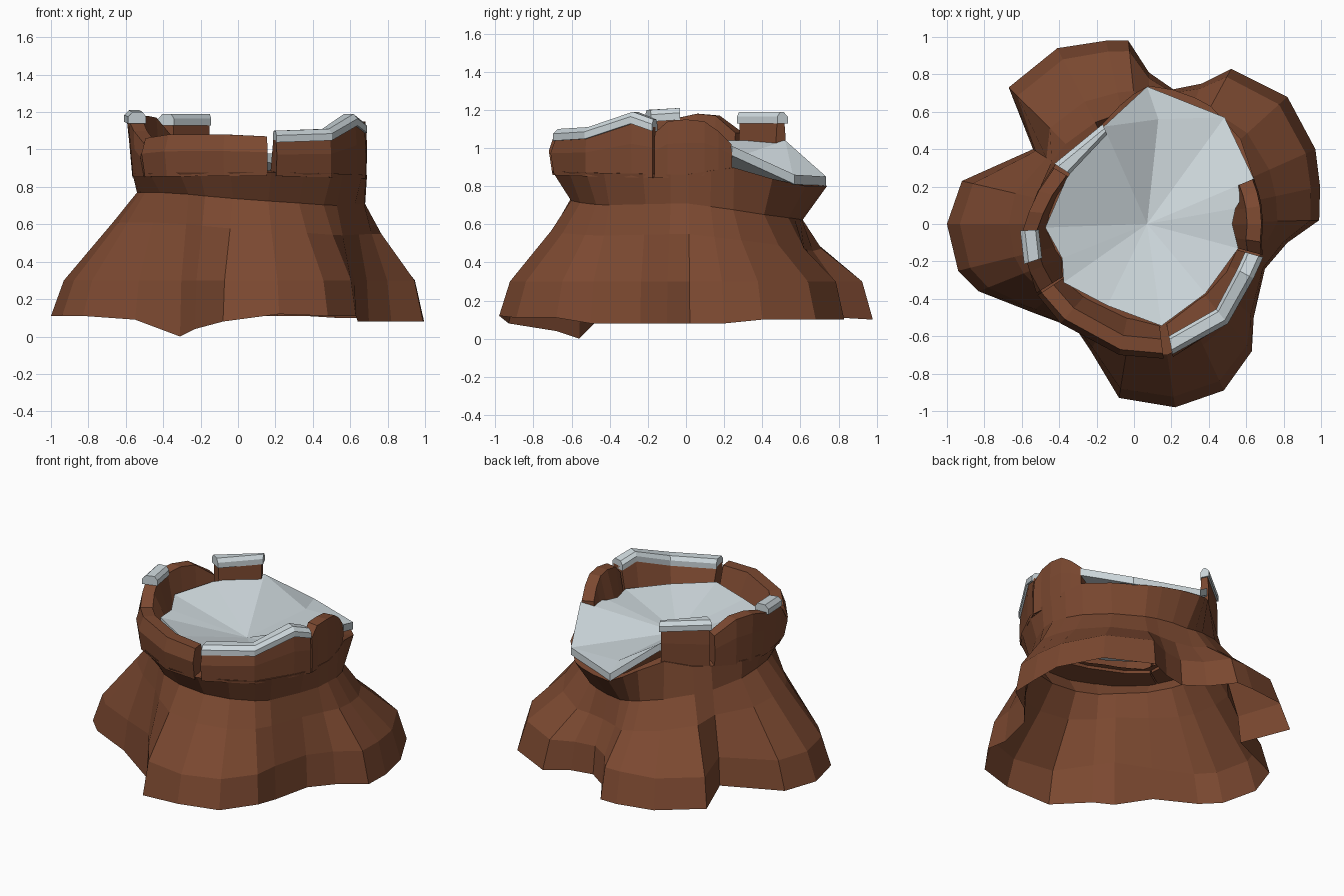
import bpy, bmesh, math

if "Cube" in bpy.data.objects:
    bpy.data.objects.remove(bpy.data.objects["Cube"])

def material(name, rgb):
    m = bpy.data.materials.new(name)
    m.diffuse_color = (*rgb, 1)
    m.use_nodes = True
    m.node_tree.nodes["Principled BSDF"].inputs["Base Color"].default_value = m.diffuse_color
    return m

BARK = material("brown bark", (0.2, 0.066, 0.03))
SNOW = material("pale snow", (0.62, 0.69, 0.72))
CX = 0.07  # the upper trunk is centred a little to the right

def interp(table, deg):
    """Piecewise-linear lookup around the full circle."""
    t = sorted((a % 360, v) for a, v in table)
    t = [(t[-1][0] - 360, t[-1][1])] + t + [(t[0][0] + 360, t[0][1])]
    d = deg % 360
    for (a0, v0), (a1, v1) in zip(t, t[1:]):
        if a0 <= d <= a1:
            return v0 + (v1 - v0) * (d - a0) / max(a1 - a0, 1e-6)

def polar(deg, r, z):
    a = math.radians(deg)
    return (CX + r * math.cos(a), r * math.sin(a), z)

# polar outlines: outer rim radius, snow floor radius, collar and neck heights, outward lean of the rim
OUTER = [(-9, .62), (-15, .64), (-33, .63), (-51, .68), (-66, .675), (-80, .71), (-102, .70),
         (-116, .675), (-131, .69), (-147, .68), (-176, .64), (158, .60), (147, .585),
         (130, .555), (113, .58), (90, .74), (54, .71), (23, .62)]
INNER = [(20, .50), (0, .45), (-15, .50), (-50, .48), (-82, .545), (-116, .48), (-145, .54),
         (-158, .485), (-178, .54), (151, .49), (116, .51), (90, .70), (54, .67)]
COLLAR_Z = [(23, .90), (54, .80), (90, .80), (113, .93), (135, .88), (0, .86), (-90, .88), (180, .87)]
NECK_Z = [(0, .71), (50, .64), (90, .62), (130, .70), (180, .77), (-135, .77), (-90, .73), (-45, .70)]
LEAN = [(-9, 0), (-50, 0), (-140, -.01), (-158, .02), (-165, .03), (-177, .035), (170, .01),
        (150, 0), (110, 0), (20, 0)]

def build(name, faces_of, mat):
    bm = bmesh.new()
    faces_of(bm)
    bmesh.ops.recalc_face_normals(bm, faces=bm.faces)
    me = bpy.data.meshes.new(name)
    bm.to_mesh(me)
    bm.free()
    me.materials.append(mat)
    bpy.context.collection.objects.link(bpy.data.objects.new(name, me))

def loft(name, rings, mat, caps=True):
    """Skin a list of closed rings with flat faces."""
    def make(bm):
        vs = [[bm.verts.new(p) for p in r] for r in rings]
        n = len(rings[0])
        for a, b in zip(vs, vs[1:]):
            for i in range(n):
                j = (i + 1) % n
                bm.faces.new((a[i], a[j], b[j], b[i]))
        if caps:
            bm.faces.new(vs[0])
            bm.faces.new(vs[-1][::-1])
    build(name, make, mat)

# --- trunk with four flaring roots, open underneath ---
BASE = [(.99, .02, .08), (.995, .2, .08), (.97, .4, .1), (.82, .68, .1), (.52, .83, .1),
        (.36, .75, .11), (.21, .72, .11), (.08, .81, .11), (-.03, .98, .1), (-.15, .98, .1),
        (-.41, .94, .11), (-.67, .73, .11), (-.54, .40, .11), (-.92, .23, .11), (-1, 0, .11),
        (-.94, -.25, .11), (-.83, -.36, .11), (-.55, -.47, .09), (-.31, -.56, 0),
        (-.23, -.68, .04), (-.08, -.93, .08), (.22, -.98, .12), (.48, -.89, .11),
        (.63, -.68, .11), (.64, -.5, .08), (.70, -.24, .08), (.82, -.1, .08)]
rings = [[] for _ in range(6)]
for x, y, z in BASE:
    deg = math.degrees(math.atan2(y, x - CX))
    rb = math.hypot(x - CX, y)
    neck = min(.61, rb * .88)
    zc, zn, ro = interp(COLLAR_Z, deg), interp(NECK_Z, deg), interp(OUTER, deg)
    rings[0].append((x, y, z))
    rings[1].append(polar(deg, rb + (neck - rb) * .15, .30))
    rings[2].append(polar(deg, rb + (neck - rb) * .72, zn - .16))
    rings[3].append(polar(deg, neck, zn))
    rings[4].append(polar(deg, ro, zc))
    rings[5].append(polar(deg, interp(INNER, deg) - .02, zc + .01))
loft("trunk", rings, BARK, caps=False)

# --- broken rim walls: (angle, top height) along each piece ---
WALLS = {
    "rim_front_left": [(-83, 1.07), (-102, 1.08), (-131, 1.08), (-147, 1.06)],
    "rim_left": [(-148, 1.03), (-158, 1.10), (-166, 1.16), (-177, 1.16), (-186, 1.18),
                 (-197, 1.17), (-211, 1.08)],
    "rim_back_left": [(146, 1.14), (115, 1.14)],
    "rim_front_right": [(-79, 1.05), (-51, 1.06), (-27, 1.14), (-16, 1.11)],
    "rim_right": [(-15, 1.08), (-9, 1.14), (0, 1.15), (9, 1.14), (16, 1.09), (23, 1.02)],
}
for name, path in WALLS.items():
    secs = []
    for deg, zt in path:
        ro, ri, lean = interp(OUTER, deg), interp(INNER, deg), interp(LEAN, deg)
        zb = interp(COLLAR_Z, deg) - .02
        zm = zb + (zt - zb) * .6
        swell = .018 if -150 < deg < -60 else 0
        rt = max(ri + .01, ro + lean - .085)
        secs.append([polar(deg, ro - .003, zb), polar(deg, ro + swell + lean * .4, zm),
                     polar(deg, ro + lean - .008, zt), polar(deg, rt, zt), polar(deg, ri - .005, zb)])
    loft(name, secs, BARK)

# --- snow caps lying on parts of the rim ---
CAPS = {
    "snow_cap_front_right": [(-79, 1.05), (-51, 1.06), (-27, 1.14), (-16, 1.10)],
    "snow_cap_left": [(-162, 1.15), (-177, 1.16)],
    "snow_cap_back_left": [(147, 1.14), (114, 1.14)],
}
for name, path in CAPS.items():
    secs = []
    for deg, z in path:
        ro = interp(OUTER, deg) + interp(LEAN, deg) + .006
        ri = max(interp(INNER, deg), ro - .10)
        secs.append([polar(deg, ro, z - .012), polar(deg, ro, z + .025), polar(deg, ro - .025, z + .05),
                     polar(deg, ri + .018, z + .05), polar(deg, ri, z + .025), polar(deg, ri, z - .012)])
    loft(name, secs, SNOW)

# --- snow floor: shallow dish spilling over the low back edge ---
FLOOR = [(10, .99), (0, .98), (-15, .98), (-50, .97), (-82, .98), (-116, .98), (-145, 1.0),
         (-158, 1.0), (-178, 1.02), (151, 1.04)]
edge = [polar(d, interp(INNER, d) + .005, z) for d, z in FLOOR]
edge += [polar(114, .57, 1.04), polar(90, .735, .85), polar(54, .705, .86), polar(23, .62, 1.01)]

def floor(bm):
    top = [bm.verts.new(p) for p in edge]
    low = [bm.verts.new((x, y, z - .05)) for x, y, z in edge]
    c, f, u = [bm.verts.new(p) for p in ((CX, 0, .86), (.13, .56, .86), (CX, 0, .81))]
    n = len(edge)
    for i in range(n):
        j = (i + 1) % n
        bm.faces.new((top[i], top[j], f if i in (10, 11) else c))
        bm.faces.new((top[j], top[i], low[i], low[j]))
        bm.faces.new((low[j], low[i], u))
    bm.faces.new((top[10], f, c))
    bm.faces.new((f, top[12], c))

build("snow_floor", floor, SNOW)
